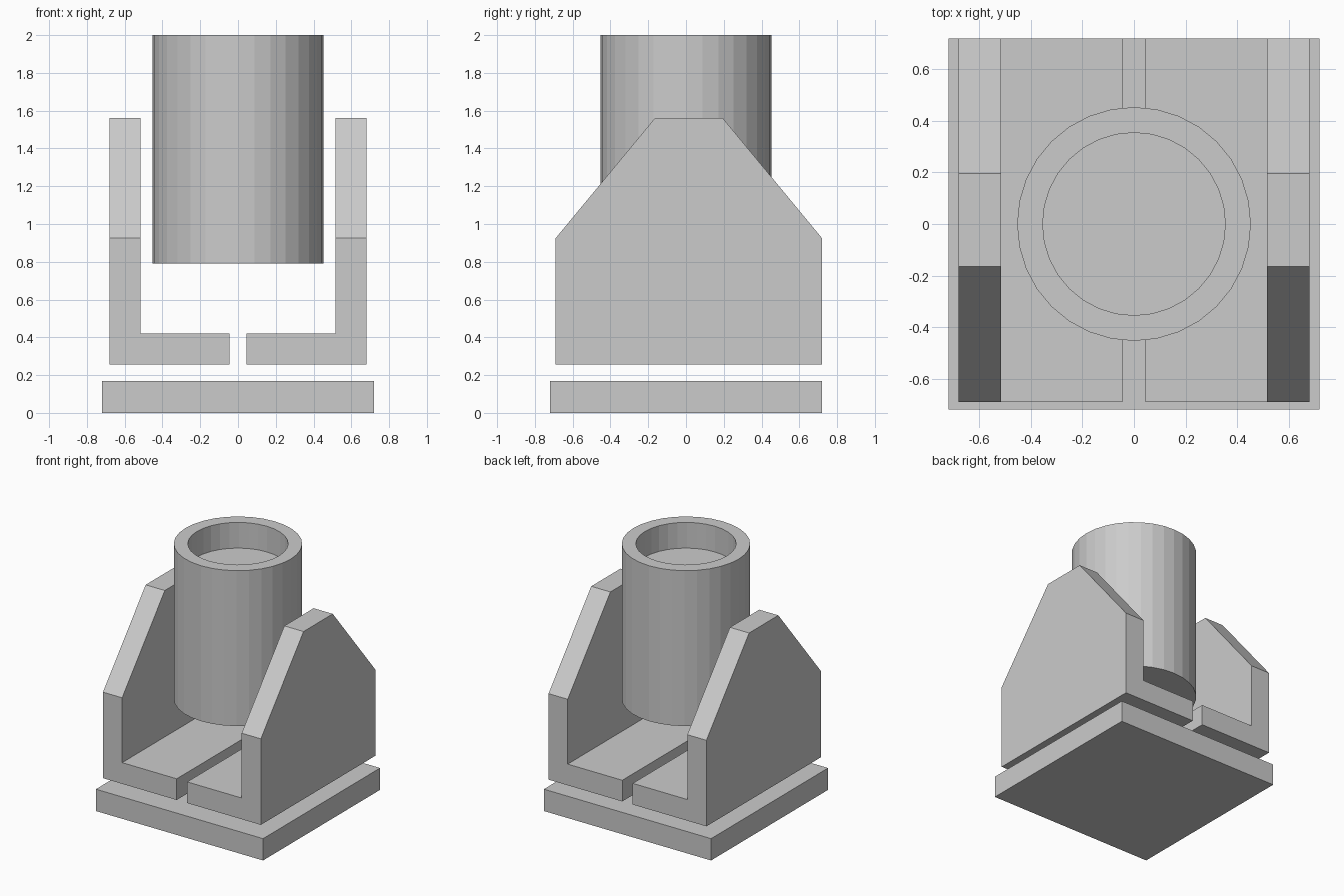
import bpy, bmesh
from mathutils import Vector

if "Cube" in bpy.data.objects:
    bpy.data.objects.remove(bpy.data.objects["Cube"])


def finish(name, bm):
    bmesh.ops.recalc_face_normals(bm, faces=bm.faces)
    me = bpy.data.meshes.new(name)
    bm.to_mesh(me)
    bm.free()
    ob = bpy.data.objects.new(name, me)
    bpy.context.collection.objects.link(ob)
    return ob


def prism_y(profile, y0, y1):
    """Extrude an (x, z) outline along y."""
    bm = bmesh.new()
    face = bm.faces.new([bm.verts.new((x, y0, z)) for x, z in profile])
    ext = bmesh.ops.extrude_face_region(bm, geom=[face])
    moved = [g for g in ext["geom"] if isinstance(g, bmesh.types.BMVert)]
    bmesh.ops.translate(bm, verts=moved, vec=(0, y1 - y0, 0))
    return bm


# Base plate
finish("base_plate", prism_y([(-.72, 0), (.72, 0), (.72, .17), (-.72, .17)], -.72, .72))

# L-shaped bracket with two sloped upper corners, mirrored to the left
bm = prism_y([(.045, .255), (.68, .255), (.68, 1.56), (.515, 1.56),
              (.515, .42), (.045, .42)], -.69, .72)
for (ya, za), (yb, zb) in (((-.69, .925), (-.165, 1.56)), ((.195, 1.56), (.72, .925))):
    normal = Vector((0, za - zb, yb - ya))
    cut = bmesh.ops.bisect_plane(bm, geom=bm.verts[:] + bm.edges[:] + bm.faces[:],
                                 plane_co=(0, ya, za), plane_no=normal,
                                 clear_outer=True)
    edges = [e for e in bm.edges if e.is_boundary]
    bmesh.ops.holes_fill(bm, edges=edges, sides=0)
bracket = finish("side_brackets", bm)
mirror = bracket.modifiers.new("mirror", "MIRROR")
mirror.use_axis = (True, False, False)

# Barrel: solid cylinder with a shallow recess in its top
bm = bmesh.new()
bmesh.ops.create_cone(bm, cap_ends=True, segments=32, radius1=.453, radius2=.453, depth=1.21)
bmesh.ops.translate(bm, verts=bm.verts, vec=(0, 0, 1.395))
top = max(bm.faces, key=lambda f: f.calc_center_median().z)
bmesh.ops.inset_region(bm, faces=[top], thickness=.099)
ext = bmesh.ops.extrude_face_region(bm, geom=[top])
floor = [g for g in ext["geom"] if isinstance(g, bmesh.types.BMVert)]
bmesh.ops.translate(bm, verts=floor, vec=(0, 0, -.2))
if top.is_valid:
    bmesh.ops.delete(bm, geom=[top], context="FACES_ONLY")
finish("barrel", bm)
